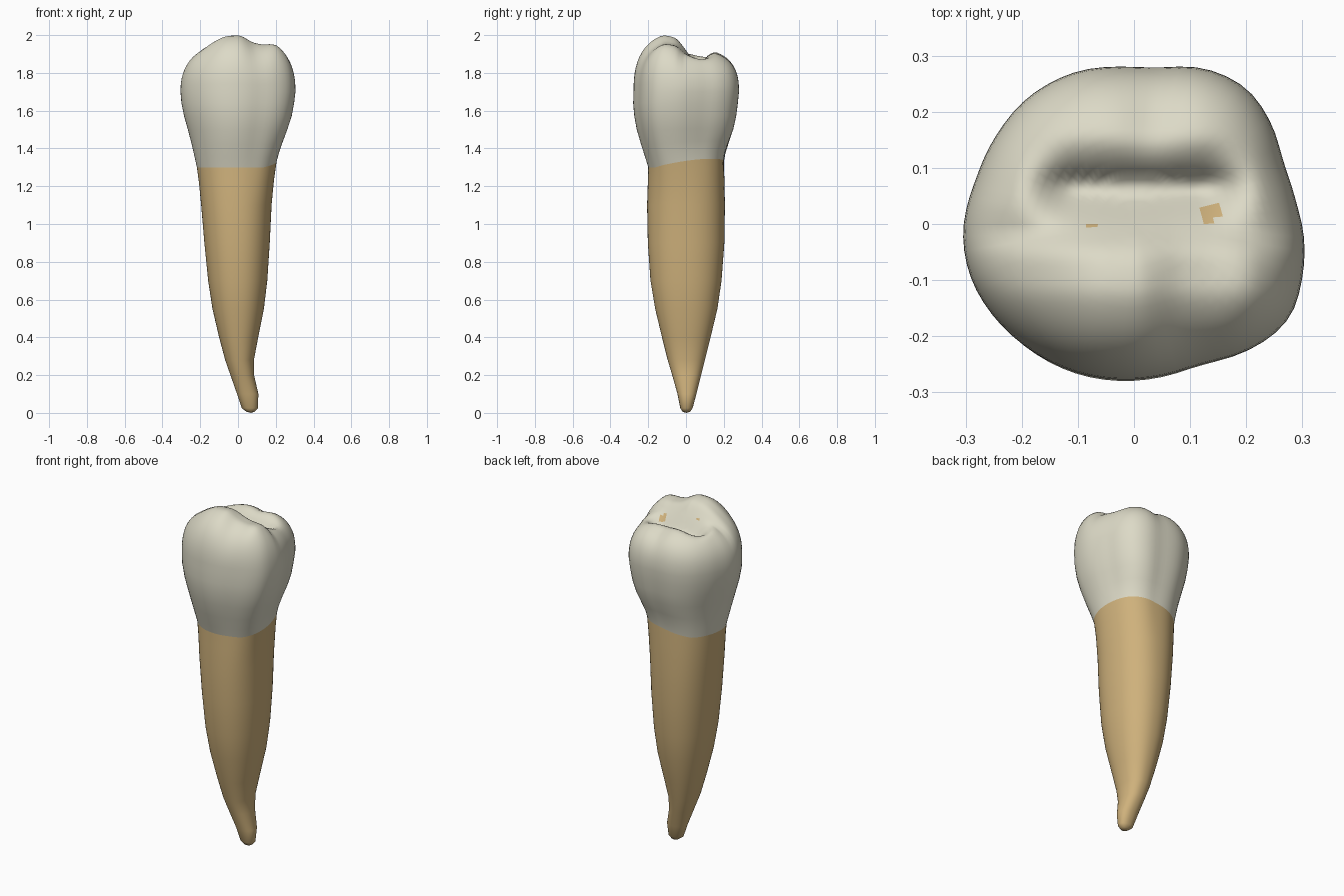
import bpy
import bmesh
from math import sin, cos, pi, atan2, exp

cube = bpy.data.objects.get("Cube")
if cube:
    bpy.data.objects.remove(cube, do_unlink=True)

SEGMENTS = 72
CAP_RINGS = 22
SHOULDER = 1.7

# Widest crown outline, counter-clockwise from the left side
OUTLINE = [(.305, -.04), (.288, .04), (.265, .11), (.245, .18), (.2, .245), (.12, .28),
           (.04, .276), (-.02, .28), (-.1, .273), (-.19, .225), (-.24, .165), (-.28, .08),
           (-.305, -.02), (-.29, -.1), (-.2, -.215), (-.1, -.268), (-.02, -.28),
           (.12, -.25), (.22, -.22), (.28, -.17), (.3, -.1)]

# Height, right and left limits in x, front and back limits in y
ROOT_ROWS = [(.006, .045, .088, -.018, .022), (.025, .02, .105, -.03, .035),
             (.1, -.005, .108, -.045, .055), (.2, -.04, .085, -.073, .08),
             (.28, -.068, .084, -.097, .1), (.4, -.1, .107, -.127, .13),
             (.55, -.135, .137, -.163, .166), (.7, -.158, .155, -.188, .188),
             (.9, -.178, .168, -.202, .203), (1.1, -.195, .178, -.206, .206),
             (1.22, -.207, .192, -.202, .203), (1.3, -.218, .205, -.2, .2)]
CROWN_ROWS = [ROOT_ROWS[-1], (1.35, -.229, .217, -.215, .208), (1.42, -.245, .236, -.238, .226),
              (1.5, -.266, .262, -.261, .25), (1.57, -.286, .284, -.274, .265),
              (1.64, -.3, .297, -.28, .274), (SHOULDER, -.305, .304, -.278, .28)]

# Chewing surface height from front to back, along the middle
CUSP_PROFILE = [(-.3, 2.02), (-.12, 2.015), (-.05, 1.985), (0, 1.92), (.05, 1.845),
                (.07, 1.825), (.1, 1.885), (.15, 1.935), (.3, 1.95)]


def material(name, colour):
    mat = bpy.data.materials.new(name)
    mat.use_nodes = True
    mat.diffuse_color = (*colour, 1)
    mat.node_tree.nodes["Principled BSDF"].inputs["Base Color"].default_value = (*colour, 1)
    return mat


def lerp(table, x):
    for (x0, y0), (x1, y1) in zip(table, table[1:]):
        if x <= x1:
            return y0 + (y1 - y0) * (x - x0) / (x1 - x0)
    return table[-1][1]


def smooth(low, high, x):
    t = min(1, max(0, (x - low) / (high - low)))
    return t * t * (3 - 2 * t)


# Polar table of the outline, scaled to a unit square and repeated to wrap around
polar = []
for px, py in OUTLINE:
    ux, uy = px / .305, py / .28
    polar.append((atan2(uy, ux), (ux * ux + uy * uy) ** .5))
polar.sort()
polar = [(a + turn * 2 * pi, r) for turn in (-1, 0, 1) for a, r in polar]


def unit_point(angle, crown_amount):
    # Rounded root section below, crown outline above
    c, s = cos(angle), sin(angle)
    root_r = (abs(c) ** 2.2 + abs(s) ** 2.2) ** (-1 / 2.2)
    crown_r = sum(lerp(polar, angle + d) for d in (-.08, 0, .08)) / 3
    r = root_r + (crown_r - root_r) * crown_amount
    return r * c, r * s


def ring_points(row):
    z, x0, x1, y0, y1 = row
    amount = smooth(1.1, 1.5, z)
    points = []
    for i in range(SEGMENTS):
        a = 2 * pi * i / SEGMENTS
        ux, uy = unit_point(a, amount)
        # The neck line rises toward the back left
        lift = .045 * max(0, cos(a - .7)) * exp(-((z - 1.3) / .13) ** 2)
        points.append(((x0 + x1) / 2 + ux * (x1 - x0) / 2,
                       (y0 + y1) / 2 + uy * (y1 - y0) / 2, z + lift))
    return points


def cusp_height(x, y):
    h = sum(lerp(CUSP_PROFILE, y + d) for d in (-.012, 0, .012)) / 3
    # Raised ridges close the groove at both ends
    side = smooth(.11, .22, abs(x - .01))
    ridge = max(h, 1.94)
    h += (ridge - h) * side
    # Front cusp leans down slightly to each side, back edge has a shallow notch
    front = 1 - smooth(-.1, .05, y)
    h -= .035 * front * smooth(0, .1, x) * (1 - smooth(.12, .22, x))
    h -= .035 * front * smooth(.05, .22, -x)
    h -= .02 * smooth(.1, .2, y) * exp(-((x - .04) / .05) ** 2)
    return h


def cap_points(s):
    dome = (1 - s ** 2.5) ** (1 / 2.5)
    points = []
    for x, y, z in ring_points(CROWN_ROWS[-1]):
        x, y = x * s, y * s
        points.append((x, y, z + (cusp_height(x, y) - z) * dome))
    return points


def loft(name, rings, tip, tip_at_end, mats):
    bm = bmesh.new()
    loops = [[bm.verts.new(p) for p in ring] for ring in rings]
    for low, high in zip(loops, loops[1:]):
        for i in range(SEGMENTS):
            j = (i + 1) % SEGMENTS
            bm.faces.new((low[i], low[j], high[j], high[i]))
    centre = bm.verts.new(tip)
    end = loops[-1] if tip_at_end else loops[0]
    for i in range(SEGMENTS):
        pair = (end[i], end[(i + 1) % SEGMENTS])
        bm.faces.new((*pair, centre) if tip_at_end else (*pair[::-1], centre))
    mesh = bpy.data.meshes.new(name)
    bm.to_mesh(mesh)
    bm.free()
    for mat in mats:
        mesh.materials.append(mat)
    mesh.shade_smooth()
    obj = bpy.data.objects.new(name, mesh)
    bpy.context.collection.objects.link(obj)
    return obj


enamel = material("ivory_enamel", (.72, .70, .57))
dentine = material("tan_root", (.62, .44, .20))

# Root
loft("root", [ring_points(r) for r in ROOT_ROWS], (.068, .002, 0), False, [dentine])

# Crown: walls, then the domed chewing surface
rings = [ring_points(r) for r in CROWN_ROWS]
rings += [cap_points(cos(pi / 2 * k / CAP_RINGS)) for k in range(1, CAP_RINGS)]
crown = loft("crown", rings, (0, 0, cusp_height(0, 0)), True, [enamel, dentine])

# Small worn spots on the chewing surface
for face in crown.data.polygons:
    x, y, z = face.center
    for sx, sy, size in ((.135, .02, .017), (-.083, -.002, .008)):
        if z > SHOULDER and (x - sx) ** 2 + (y - sy) ** 2 < size ** 2:
            face.material_index = 1
